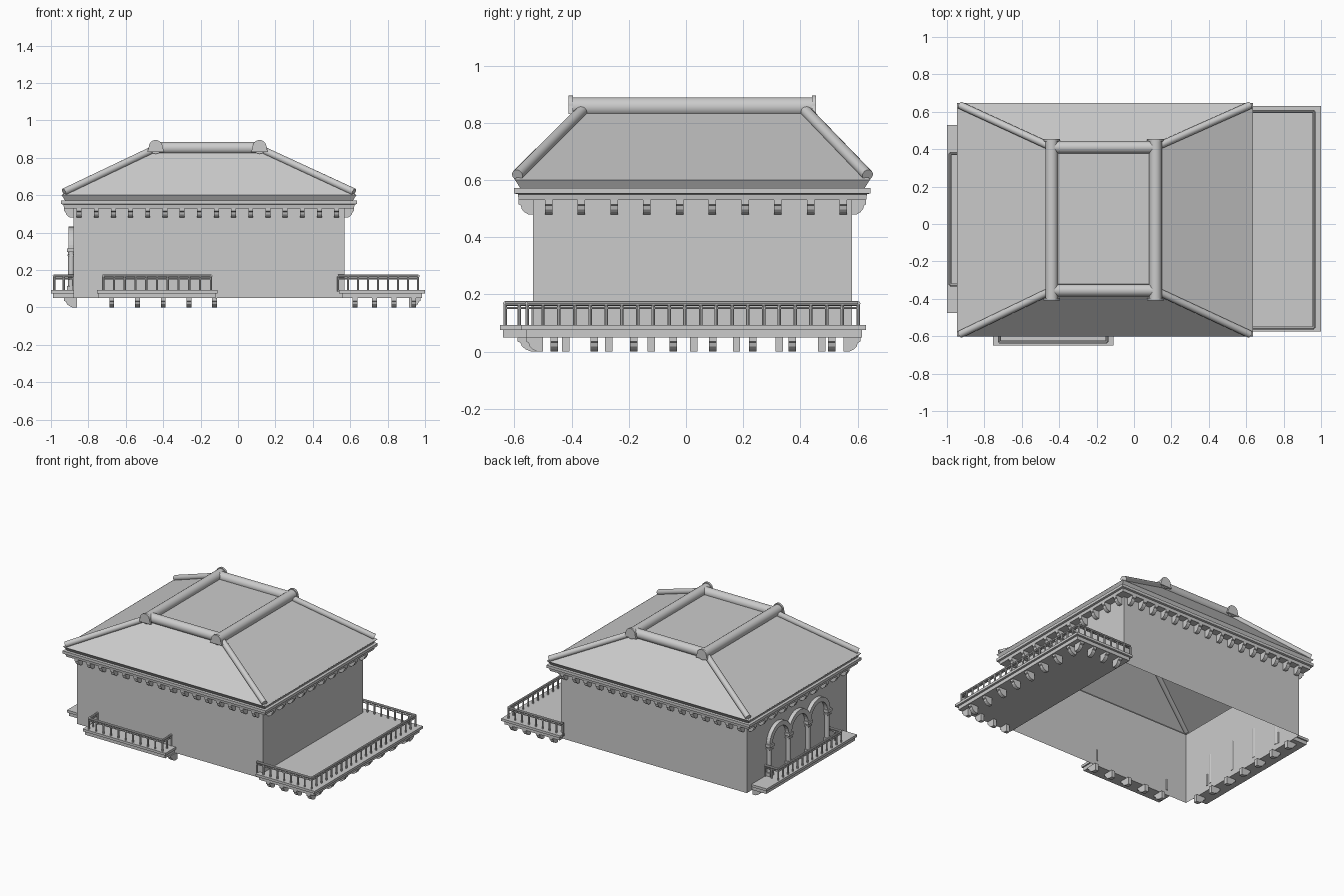
import bpy, bmesh, math
from mathutils import Vector, Matrix

if "Cube" in bpy.data.objects:
    bpy.data.objects.remove(bpy.data.objects["Cube"])

stone = bpy.data.materials.new("pale grey stone")
stone.use_nodes = True
GREY = (0.6, 0.6, 0.6, 1)
stone.diffuse_color = GREY
stone.node_tree.nodes["Principled BSDF"].inputs["Base Color"].default_value = GREY

X0, X1, Y0, Y1 = -0.88, 0.57, -0.535, 0.58   # wall footprint
MID_Y = 0.025


def finish(name, bm, smooth=False):
    bmesh.ops.recalc_face_normals(bm, faces=bm.faces)
    mesh = bpy.data.meshes.new(name)
    bm.to_mesh(mesh)
    bm.free()
    mesh.materials.append(stone)
    obj = bpy.data.objects.new(name, mesh)
    bpy.context.collection.objects.link(obj)
    if smooth:
        bpy.ops.object.select_all(action="DESELECT")
        obj.select_set(True)
        bpy.context.view_layer.objects.active = obj
        bpy.ops.object.shade_smooth_by_angle(angle=math.radians(40))
    return obj


def box(bm, x0, x1, y0, y1, z0, z1):
    size = Matrix.Diagonal((x1 - x0, y1 - y0, z1 - z0, 1))
    place = Matrix.Translation(((x0 + x1) / 2, (y0 + y1) / 2, (z0 + z1) / 2))
    bmesh.ops.create_cube(bm, size=1, matrix=place @ size)


def tube(bm, a, b, r, sides=16):
    a, b = Vector(a), Vector(b)
    turn = (b - a).to_track_quat("Z", "Y").to_matrix().to_4x4()
    bmesh.ops.create_cone(bm, cap_ends=True, segments=sides, radius1=r, radius2=r,
                          depth=(b - a).length, matrix=Matrix.Translation((a + b) / 2) @ turn)


def prism(bm, points, offset):
    """Extrude a flat outline along an offset."""
    base = bm.faces.new([bm.verts.new(p) for p in points])
    new = bmesh.ops.extrude_face_region(bm, geom=[base], use_keep_orig=True)["geom"]
    bmesh.ops.translate(bm, vec=offset, verts=[v for v in new if isinstance(v, bmesh.types.BMVert)])


def loft(bm, rects, cap=False):
    """Skin stacked rectangles given as x0, x1, y0, y1, z."""
    rings = [[bm.verts.new(p) for p in ((a, c, z), (b, c, z), (b, d, z), (a, d, z))]
             for a, b, c, d, z in rects]
    for low, high in zip(rings, rings[1:]):
        for i in range(4):
            j = (i + 1) % 4
            bm.faces.new((low[i], low[j], high[j], high[i]))
    if cap:
        bm.faces.new(rings[-1])


def around(o, z):
    return (X0 - o, X1 + o, Y0 - o, Y1 + o, z)


def bracket(bm, pos, out, depth=0.05, height=0.05, width=0.026):
    """Scrolled bracket whose top back edge sits at pos."""
    out, pos = Vector(out), Vector(pos)
    side = Vector((-out.y, out.x, 0)) * width
    shape = [(0, 0), (1, 0), (1, .3), (.85, .38), (.78, .65), (.6, .85), (.35, 1), (0, 1)]
    pts = [pos - side / 2 + out * depth * u - Vector((0, 0, height * v)) for u, v in shape]
    prism(bm, pts, side)


def spread(a, b, n):
    return [a + (b - a) * i / (n - 1) for i in range(n)]


# Hollow walls, open underneath
bm = bmesh.new()
loft(bm, [around(0, 0.05), around(0, 0.55)])
finish("walls", bm)

# Stepped cornice
bm = bmesh.new()
loft(bm, [around(o, z) for o, z in ((0, .53), (.05, .53), (.053, .55), (.066, .553),
                                    (.066, .572), (.045, .572), (.064, .602))])
finish("cornice", bm)

# Hipped roof with a flat top
TX0, TX1, TY0, TY1, TZ = -0.44, 0.115, -0.355, 0.41, 0.845
bm = bmesh.new()
loft(bm, [around(.066, .6), (TX0, TX1, TY0, TY1, TZ)], cap=True)
finish("roof", bm)

# Ridge and hip tiles
bm = bmesh.new()
for x in (TX0, TX1):
    tube(bm, (x, -.40, .855), (x, .45, .855), .034)
for y in (TY0, TY1):
    tube(bm, (TX0, y, .852), (TX1, y, .852), .033)
finish("ridge_tiles", bm, True)
bm = bmesh.new()
for x, ex in ((TX0, X0 - .05), (TX1, X1 + .05)):
    for y, ey in ((TY0, Y0 - .055), (TY1, Y1 + .055)):
        tube(bm, (x, y, .85), (ex, ey, .617), .02)
finish("hip_tiles", bm, True)

# Bell-shaped plates closing the ridge ends
bm = bmesh.new()
for x in (TX0, TX1):
    for y in (-.41, .44):
        arc = [(x + .037 * math.cos(t), y, .858 + .037 * math.sin(t)) for t in spread(0, math.pi, 13)]
        prism(bm, arc + [(x - .045, y, .83), (x + .045, y, .83)], (0, .015, 0))
finish("ridge_end_plates", bm)

# Brackets below the cornice
bm = bmesh.new()
for x in spread(-.85, .527, 16):
    bracket(bm, (x, Y0, .53), (0, -1, 0))
    bracket(bm, (x, Y1, .53), (0, 1, 0))
for y in spread(-.48, .55, 10):
    bracket(bm, (X0, y, .53), (-1, 0, 0))
    bracket(bm, (X1, y, .53), (1, 0, 0))
finish("cornice_brackets", bm)


def railing(name, path, step=0.055):
    """Tubular handrail with balusters along a path."""
    bm = bmesh.new()
    for a, b in zip(path, path[1:]):
        a, b = Vector((*a, 0)), Vector((*b, 0))
        for z, r in ((.168, .008), (.152, .004)):
            tube(bm, a + Vector((0, 0, z)), b + Vector((0, 0, z)), r, 8)
        for t in spread(0, 1, max(2, round((b - a).length / step) + 1)):
            p = a.lerp(b, t)
            tube(bm, p + Vector((0, 0, .085)), p + Vector((0, 0, .165)), .006, 8)
    finish(name, bm, True)


def slab(name, x0, x1, y0, y1, inset):
    """Two-step slab; inset lists how far each side of the lower step moves in."""
    bm = bmesh.new()
    a, b, c, d = inset
    box(bm, x0, x1, y0, y1, .075, .092)
    box(bm, x0 + a, x1 - b, y0 + c, y1 - d, .05, .075)
    finish(name, bm)


# Large balcony on the left side
slab("left_balcony_slab", .54, 1, -.575, .63, (.015, .015, .015, .015))
railing("left_balcony_railing", [(.535, -.555), (.963, -.555), (.963, .602), (.535, .602)])
bm = bmesh.new()
for y in spread(-.46, .51, 8):
    bracket(bm, (.915, y, .05), (1, 0, 0), .06)
for x in spread(.625, .94, 4):
    bracket(bm, (x, -.5, .05), (0, -1, 0), .06)
    bracket(bm, (x, .55, .05), (0, 1, 0), .06)
finish("left_balcony_brackets", bm)

# Narrow balcony on the front
slab("front_balcony_slab", -.755, -.11, -.65, Y0, (.01, .01, .01, 0))
railing("front_balcony_railing", [(-.72, Y0), (-.72, -.632), (-.145, -.632), (-.145, Y0)])
bm = bmesh.new()
for x in spread(-.675, -.125, 5):
    bracket(bm, (x, Y0 + .02, .05), (0, -1, 0), .075)
finish("front_balcony_brackets", bm)

# Balcony on the right side, below the arcade
slab("right_balcony_slab", -1, X0, -.475, .53, (.01, 0, .01, .01))
railing("right_balcony_railing", [(X0, -.325), (-.983, -.325), (-.983, .377), (X0, .377)])
bm = bmesh.new()
for y in spread(-.42, .475, 7):
    bracket(bm, (X0 + .02, y, .05), (-1, 0, 0), .07)
finish("right_balcony_brackets", bm)

# Blind arcade of three arches on the right wall
PITCH, SPRING = 0.215, 0.31
bm = bmesh.new()
for i in (-1, 0, 1):
    c = MID_Y + i * PITCH
    ring = [(r, t) for r, ts in ((.122, spread(0, math.pi, 17)), (.09, spread(math.pi, 0, 17))) for t in ts]
    prism(bm, [(X0, c + r * math.cos(t), SPRING + r * math.sin(t)) for r, t in ring], (-.027, 0, 0))
finish("arches", bm)
bm = bmesh.new()
for i in range(4):
    y = MID_Y + (i - 1.5) * PITCH
    tube(bm, (X0 - .012, y, .09), (X0 - .012, y, .3), .016)
    box(bm, X0 - .035, X0, y - .024, y + .024, .295, .315)
    box(bm, X0 - .032, X0, y - .02, y + .02, .275, .284)
    box(bm, X0 - .034, X0, y - .022, y + .022, .09, .115)
finish("arcade_columns", bm, True)
